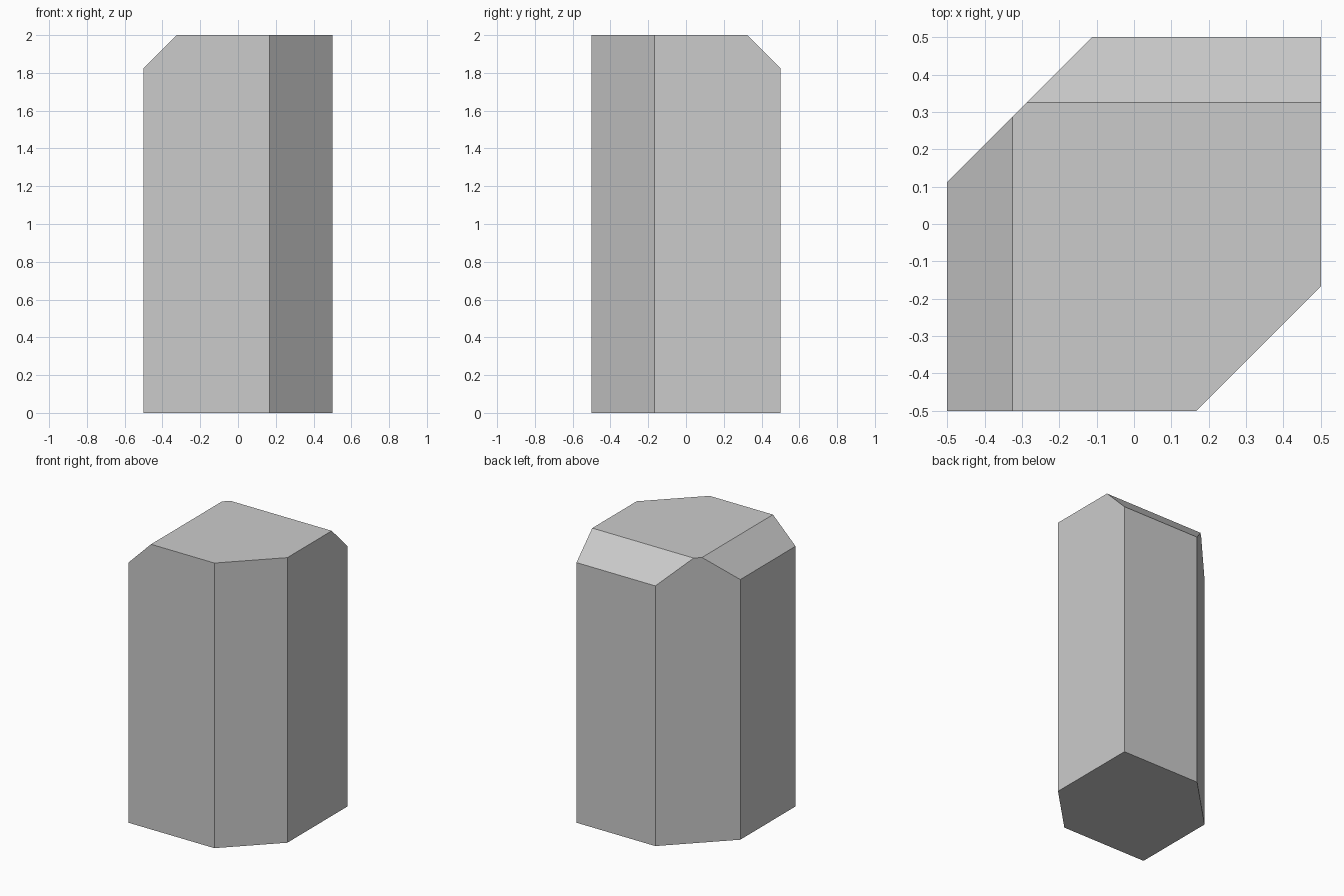
import bpy, bmesh
from mathutils import Matrix

if "Cube" in bpy.data.objects:
    bpy.data.objects.remove(bpy.data.objects["Cube"])

# Upright block, 1 x 1 x 2, standing on the ground
bm = bmesh.new()
bmesh.ops.create_cube(bm, size=1, matrix=Matrix.Translation((0, 0, 1)) @ Matrix.Diagonal((1, 1, 2, 1)))


def slice_off(point, normal):
    """Remove everything on the normal side of the plane and cap the cut."""
    geom = bm.verts[:] + bm.edges[:] + bm.faces[:]
    cut = bmesh.ops.bisect_plane(bm, geom=geom, plane_co=point, plane_no=normal, clear_outer=True)
    edges = [e for e in cut["geom_cut"] if isinstance(e, bmesh.types.BMEdge)]
    bmesh.ops.contextual_create(bm, geom=edges)


# Two upright corner cuts, then the two sloping top cuts
slice_off((0.167, -0.5, 0), (1, -1, 0))
slice_off((-0.112, 0.5, 0), (-1, 1, 0))
slice_off((-0.325, 0, 2), (-1, 0, 1))
slice_off((0, 0.325, 2), (0, 1, 1))
bmesh.ops.recalc_face_normals(bm, faces=bm.faces[:])

mesh = bpy.data.meshes.new("chamfered_block")
bm.to_mesh(mesh)
bm.free()
bpy.context.collection.objects.link(bpy.data.objects.new("chamfered_block", mesh))
